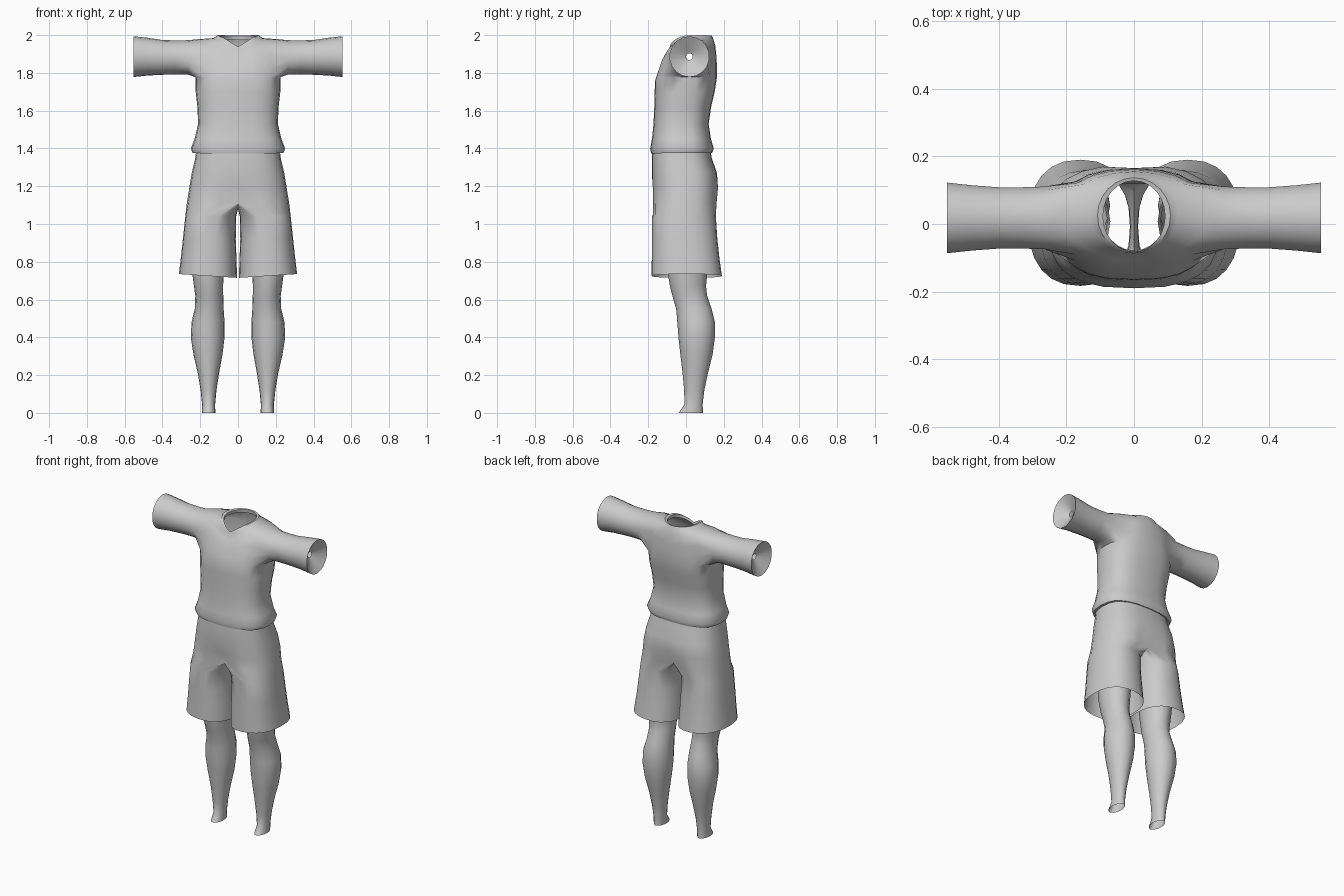
import bpy, bmesh
from math import sin, cos, pi, radians

if "Cube" in bpy.data.objects:
    bpy.data.objects.remove(bpy.data.objects["Cube"])

N = 24


def spow(v, p):
    return abs(v) ** p * (1 if v >= 0 else -1)


def oval(bm, rx, yf, yb, zf, zs, zb, p=0.75):
    """Closed ring around the body: heights given at front, side and back."""
    ring = []
    for k in range(N):
        a = 2 * pi * k / N
        c, s = spow(cos(a), p), spow(sin(a), p)
        y = (yf + yb) / 2 + (yb - yf) / 2 * s
        zm = zf if s < 0 else zb
        ring.append(bm.verts.new((rx * c, y, zm + (zs - zm) * abs(c))))
    return ring


def limb(bm, side, xi, xo, yf, yb, z, p=1.0, tilt=0.0, n=N):
    """Closed ring around one leg, starting at its front."""
    ring = []
    for k in range(n):
        a = -pi / 2 + 2 * pi * k / n
        c, s = spow(cos(a), p), spow(sin(a), p)
        x = (xi + xo) / 2 + (xo - xi) / 2 * c
        y = (yf + yb) / 2 + (yb - yf) / 2 * s
        ring.append(bm.verts.new((side * x, y, z + tilt * c)))
    return ring


def skin(bm, rings, skip=None):
    for r in range(len(rings) - 1):
        a, b = rings[r], rings[r + 1]
        n = len(a)
        for k in range(n):
            if skip and skip(r, k):
                continue
            bm.faces.new((a[k], a[(k + 1) % n], b[(k + 1) % n], b[k]))


def finish(bm, name, angle=50):
    bmesh.ops.recalc_face_normals(bm, faces=bm.faces)
    me = bpy.data.meshes.new(name)
    bm.to_mesh(me)
    bm.free()
    ob = bpy.data.objects.new(name, me)
    bpy.context.collection.objects.link(ob)
    bpy.ops.object.select_all(action='DESELECT')
    ob.select_set(True)
    bpy.context.view_layer.objects.active = ob
    bpy.ops.object.shade_smooth_by_angle(angle=radians(angle))
    return ob


# Shirt: hem, body, shoulders, V-neck collar with folded rim
bm = bmesh.new()
body = [
    (.225, -.180, .132, 1.375, 1.375, 1.375),
    (.240, -.184, .138, 1.372, 1.375, 1.375),
    (.250, -.190, .147, 1.400, 1.400, 1.400),
    (.230, -.180, .132, 1.450, 1.450, 1.450),
    (.211, -.172, .120, 1.530, 1.530, 1.530),
    (.215, -.168, .133, 1.620, 1.620, 1.620),
    (.224, -.166, .152, 1.700, 1.700, 1.700),
    (.226, -.164, .163, 1.760, 1.778, 1.770),
    (.228, -.150, .164, 1.800, 1.840, 1.830, .85),
    (.228, -.130, .161, 1.850, 1.920, 1.890, .9),
    (.215, -.106, .155, 1.890, 1.978, 1.945, 1),
    (.130, -.088, .145, 1.918, 1.984, 1.978, 1),
    (.108, -.087, .137, 1.930, 2.000, 1.998, 1),
    (.092, -.082, .128, 1.938, 1.996, 1.996, 1),
    (.095, -.078, .130, 1.925, 1.975, 1.975, 1),
]
rings = [oval(bm, *r) for r in body]
ARM = 7                       # first ring of the armhole
side_cols = {-3 % N, -2 % N, -1 % N, 0, 1, 2, 9, 10, 11, 12, 13, 14}
skin(bm, rings, lambda r, k: ARM <= r < ARM + 3 and k in side_cols)

# Sleeves grow out of the armholes and end in a recessed funnel
sleeve = [(.265, .094, .091), (.33, .092, .090), (.40, .092, .092),
          (.48, .098, .100), (.553, .106, .108), (.500, .018, .018)]
for side in (1, -1):
    def vert(r, j):
        return rings[ARM + r][j % N if side > 0 else (12 - j) % N]
    hole = ([vert(0, j) for j in range(-3, 4)] + [vert(1, 3), vert(2, 3)]
            + [vert(3, j) for j in range(3, -4, -1)] + [vert(2, -3), vert(1, -3)])
    loops = [hole]
    for x, ry, rz in sleeve:
        zc = 1.882 if x < .45 else 1.886
        loops.append([bm.verts.new((side * x,
                                    .018 + ry * cos(radians(-150 + 20 * i)),
                                    zc + rz * sin(radians(-150 + 20 * i))))
                      for i in range(18)])
    skin(bm, loops)
finish(bm, "shirt")

# Shorts: hips, crotch strip and two wide legs
bm = bmesh.new()
hips = [
    (.220, -.176, .128, 1.400),
    (.226, -.181, .136, 1.350),
    (.245, -.181, .164, 1.270),
    (.258, -.180, .174, 1.190),
    (.271, -.178, .166, 1.110),
]
rings = [oval(bm, rx, f, b, z, z, z) for rx, f, b, z in hips]
for v in (rings[-1][6], rings[-1][18]):
    v.co.y *= .8              # cleft at front and back
for v in (rings[-2][6], rings[-2][18]):
    v.co.y *= .95
skin(bm, rings)
last = rings[-1]
strip = []
for i in range(1, 12):
    t = (1 - cos(pi * i / 12)) / 2
    co = last[6].co.lerp(last[18].co, t)
    co.z -= .03 * sin(pi * t)
    strip.append(bm.verts.new(co))
for side in (1, -1):
    half = [last[j % N if side > 0 else (12 - j) % N] for j in range(-6, 7)]
    loops = [half + strip]
    for xi, xo, f, b, z, tilt in ((.010, .279, -.180, .158, 1.04, 0),
                                  (.012, .292, -.180, .166, .92, 0),
                                  (.008, .302, -.181, .177, .82, .005),
                                  (.005, .313, -.183, .190, .725, .010)):
        loops.append(limb(bm, side, xi, xo, f, b, z, .85, tilt))
    skin(bm, loops)
finish(bm, "shorts", 70)

# Lower legs with knee, calf and ankle
leg = [
    (.120, .191, -.038, .090, 0), (.121, .190, -.008, .088, .045),
    (.114, .198, -.010, .097, .12), (.100, .213, -.018, .116, .21),
    (.082, .236, -.030, .141, .31), (.071, .250, -.040, .153, .40),
    (.071, .246, -.046, .153, .48), (.076, .229, -.052, .136, .55),
    (.078, .226, -.072, .112, .62), (.079, .233, -.085, .106, .67),
    (.075, .241, -.095, .112, .73), (.070, .248, -.102, .118, .80),
]
for side, label in ((1, "left"), (-1, "right")):
    bm = bmesh.new()
    skin(bm, [limb(bm, side, *r, n=16) for r in leg])
    finish(bm, label + "_lower_leg", 70)
